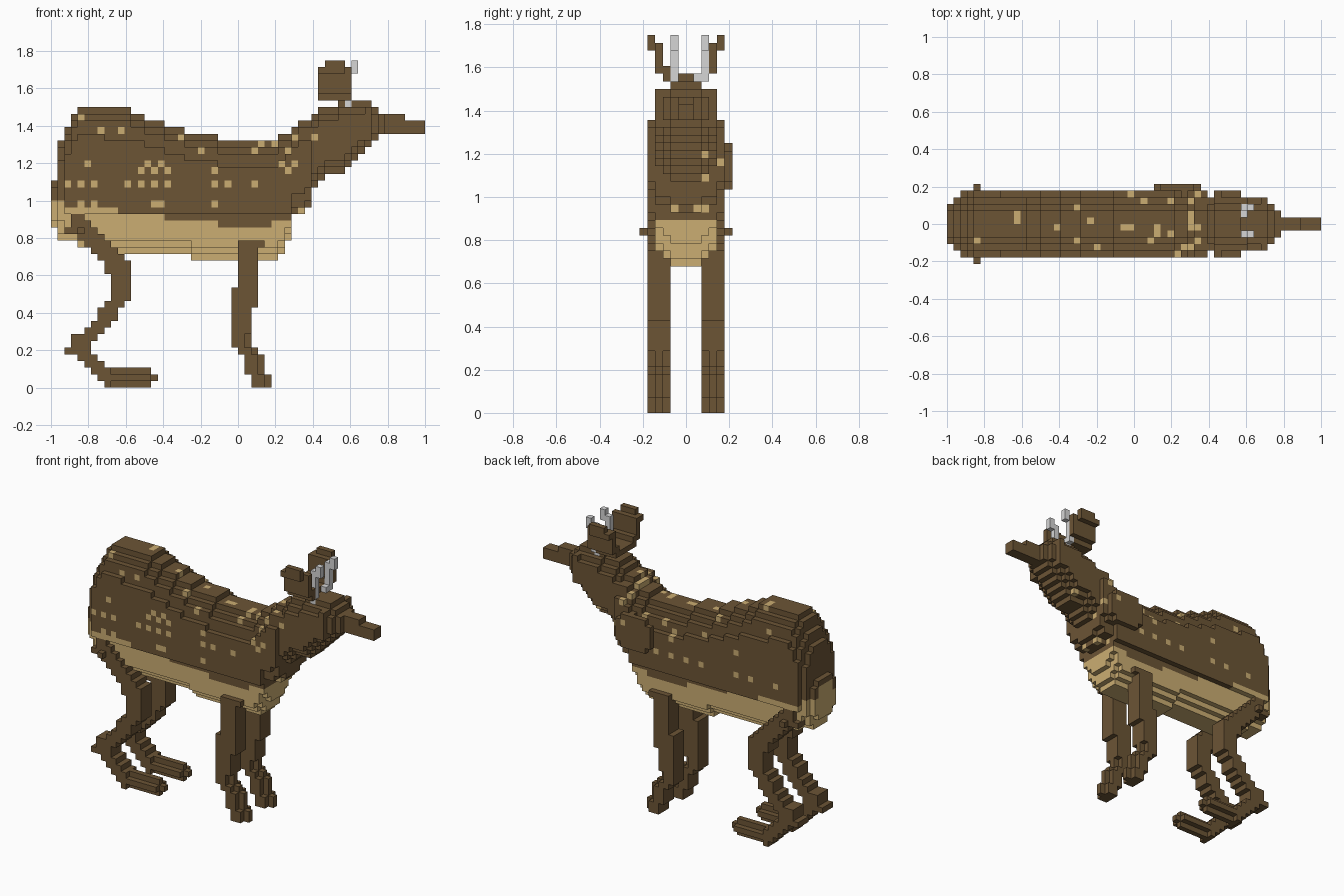
import bpy, bmesh

old = bpy.data.objects.get("Cube")
if old:
    bpy.data.objects.remove(old)

V = 1 / 28            # size of one block
BROWN, TAN, GREY = 0, 1, 2


def make_material(name, rgb):
    m = bpy.data.materials.new(name)
    m.use_nodes = True
    m.diffuse_color = (*rgb, 1)
    m.node_tree.nodes["Principled BSDF"].inputs["Base Color"].default_value = (*rgb, 1)
    return m


MATS = [make_material("brown_fur", (0.15, 0.09, 0.036)),
        make_material("tan_fur", (0.6, 0.42, 0.17)),
        make_material("grey_horn", (0.67, 0.67, 0.67))]

# Six block directions with the corners of the matching face
SIDES = [((1, 0, 0), [(1, 0, 0), (1, 1, 0), (1, 1, 1), (1, 0, 1)]),
         ((-1, 0, 0), [(0, 0, 0), (0, 0, 1), (0, 1, 1), (0, 1, 0)]),
         ((0, 1, 0), [(0, 1, 0), (0, 1, 1), (1, 1, 1), (1, 1, 0)]),
         ((0, -1, 0), [(0, 0, 0), (1, 0, 0), (1, 0, 1), (0, 0, 1)]),
         ((0, 0, 1), [(0, 0, 1), (1, 0, 1), (1, 1, 1), (0, 1, 1)]),
         ((0, 0, -1), [(0, 0, 0), (0, 1, 0), (1, 1, 0), (1, 0, 0)])]


def build(name, blocks):
    """Skin a {(i, j, k): colour} block set with its outer faces only."""
    bm = bmesh.new()
    verts = {}
    for (i, j, k), colour in blocks.items():
        for (dx, dy, dz), corners in SIDES:
            if (i + dx, j + dy, k + dz) in blocks:
                continue
            loop = []
            for a, b, c in corners:
                p = (i + a, j + b, k + c)
                if p not in verts:
                    verts[p] = bm.verts.new((p[0] * V - 1, p[1] * V, p[2] * V))
                loop.append(verts[p])
            bm.faces.new(loop).material_index = colour
    mesh = bpy.data.meshes.new(name)
    bm.to_mesh(mesh)
    bm.free()
    for m in MATS:
        mesh.materials.append(m)
    bpy.context.collection.objects.link(bpy.data.objects.new(name, mesh))


def mirrored(blocks):
    return {(i, -1 - j, k): c for (i, j, k), c in blocks.items()}


# Body, neck and head: column, bottom, top, half width
KEYS = [(0, 24, 31, 3), (1, 22, 37, 4), (2, 22, 39, 5), (3, 22, 41, 5),
        (4, 21, 42, 5), (11, 20, 42, 5), (14, 20, 40, 5), (18, 20, 39, 5),
        (22, 19, 38, 5), (27, 19, 37, 5), (33, 19, 37, 5), (35, 22, 38, 5),
        (36, 26, 39, 5), (38, 27, 40, 5), (39, 30, 41, 4), (40, 31, 42, 4),
        (44, 33, 43, 4), (47, 36, 43, 4), (48, 37, 42, 3), (49, 38, 41, 2),
        (50, 38, 41, 1), (52, 38, 41, 1), (53, 38, 40, 1), (55, 38, 40, 1)]

# Fur spots on each flank, row: columns
RIGHT_SPOTS = {40: [4], 38: [7, 10, 22], 37: [19, 36, 39], 36: [31, 33],
               35: [22, 30, 35], 33: [5, 14, 16, 34, 36], 32: [13, 15, 17, 24, 35],
               30: [2, 4, 6, 11, 13, 15, 17, 24, 26, 30], 27: [4, 6, 15, 16, 24]}
LEFT_SPOTS = {38: [8, 20], 37: [19, 36], 34: [21], 33: [14, 27, 36],
              29: [6, 11, 14, 21, 24, 27, 30]}
# Fur spots along the back: column, side position
BACK_SPOTS = {(10, 0), (10, 1), (16, -1), (21, 0), (22, -4), (26, -1), (27, -1),
              (27, 4), (29, 3), (31, -1), (33, -2), (33, 3), (35, -4),
              (36, -1), (36, 0), (36, 1), (37, -1), (37, 4), (37, -3)}
# Fur spots on the chest and throat: side position, row
CHEST_SPOTS = {(2, 33), (4, 32), (2, 30), (1, 26), (2, 26), (-2, 26)}


def column(i):
    for a, b in zip(KEYS, KEYS[1:]):
        if a[0] <= i <= b[0]:
            t = (i - a[0]) / (b[0] - a[0])
            return [round(p + (q - p) * t) for p, q in zip(a[1:], b[1:])]


def half_width(i, k):
    low, high, half = column(i)
    t = abs(2 * (k + 0.5 - low) / (high - low) - 1)
    w = max(min(half, 2), round(half * (1 - t ** 3) ** 0.5))
    return min(w, 4) if k < 26 else w                      # narrow belly


def fur_colour(i, j, k, w):
    if i == 0:                                             # pale rump patch
        return BROWN if k > 29 or (k > 27 and j in (-w, w - 1)) else TAN
    belly = 25 if i > 32 else round(27.7 - 0.13 * i)
    if i < 36 and k < belly:
        return TAN
    if j in (-w, w - 1):
        if (i, k) == (44, 42):                             # eyes
            return GREY
        if i in (RIGHT_SPOTS if j < 0 else LEFT_SPOTS).get(k, []):
            return TAN
    return BROWN


body = {}
for i in range(56):
    low, high, _ = column(i)
    for k in range(low, high):
        w = half_width(i, k)
        for j in range(-w, w):
            body[i, j, k] = fur_colour(i, j, k, w)

# Spots on the topmost block along the back and foremost block of the chest
for i, j in BACK_SPOTS:
    body[i, j, max(p[2] for p in body if p[:2] == (i, j))] = TAN
for j, k in CHEST_SPOTS:
    body[max(p[0] for p in body if p[1:] == (j, k)), j, k] = TAN

# Shoulder bulge on the left flank
for i in range(31, 38):
    for k in range(29, 35):
        if abs(i - 34) / 3.6 + abs(k - 31.5) / 4 < 1.3:
            body[i, 5, k] = TAN if i in LEFT_SPOTS.get(k, []) else BROWN
build("body_and_head", body)

# Leg outlines: lowest row, first column, end column
HIND = [(0, 8, 15), (1, 7, 15), (2, 6, 15), (3, 5, 8), (4, 4, 7), (5, 2, 6),
        (6, 3, 6), (7, 3, 7), (8, 5, 8), (9, 6, 9), (10, 7, 10), (12, 8, 11),
        (13, 9, 12), (15, 9, 12), (17, 8, 12), (19, 7, 11), (20, 6, 10),
        (21, 5, 9), (22, 4, 8), (23, 2, 7), (24, 3, 6), (25, 3, 5)]
FORE = [(0, 30, 33), (2, 29, 32), (5, 28, 31), (6, 27, 30), (12, 27, 31),
        (15, 28, 31), (21, 28, 32)]


def leg(rows, top, trim_top):
    blocks = {}
    for n, (k0, a, b) in enumerate(rows):
        k1 = rows[n + 1][0] if n + 1 < len(rows) else top
        for k in range(k0, k1):
            for j in (2, 3, 4):
                # Outer layers of the lower limb stop short of the front
                trim = 1 if j != 3 and k < trim_top else 0
                for i in range(a, b - trim):
                    blocks[i, j, k] = BROWN
    return blocks


hind = leg(HIND, 26, 0)
for i in range(9, 15):     # rounded long foot
    for j in (2, 4):
        for k in (0, 2):
            del hind[i, j, k]
hind[15, 3, 1] = BROWN     # toe tip
hind[4, 5, 23] = BROWN     # hip point
fore = leg(FORE, 22, 8)


# Antlers: a thin stem with a forward tip
def antler(j):
    blocks = {(44, j, k): GREY for k in range(43, 48)}
    blocks.update({(45, j, k): GREY for k in (47, 48)})
    return blocks


left_antler = antler(2)
left_antler[44, 1, 43] = GREY
build("left_antler", left_antler)
build("right_antler", antler(-2))

# Ear leaning outward in steps
ear = {}
for j, k0, k1, a, b in [(2, 43, 45, 40, 45), (3, 44, 48, 40, 45),
                        (4, 47, 48, 40, 44), (4, 48, 49, 41, 44)]:
    for k in range(k0, k1):
        for i in range(a, b):
            ear[i, j, k] = BROWN
build("left_ear", {p: c for p, c in ear.items() if p not in left_antler})
build("right_ear", mirrored(ear))

for name, part in [("hind_leg", hind), ("front_leg", fore)]:
    build("left_" + name, part)
    build("right_" + name, mirrored(part))

# Crown between the ears
build("crown", {(i, j, 43): BROWN for i in range(40, 44) for j in range(-2, 2)})
